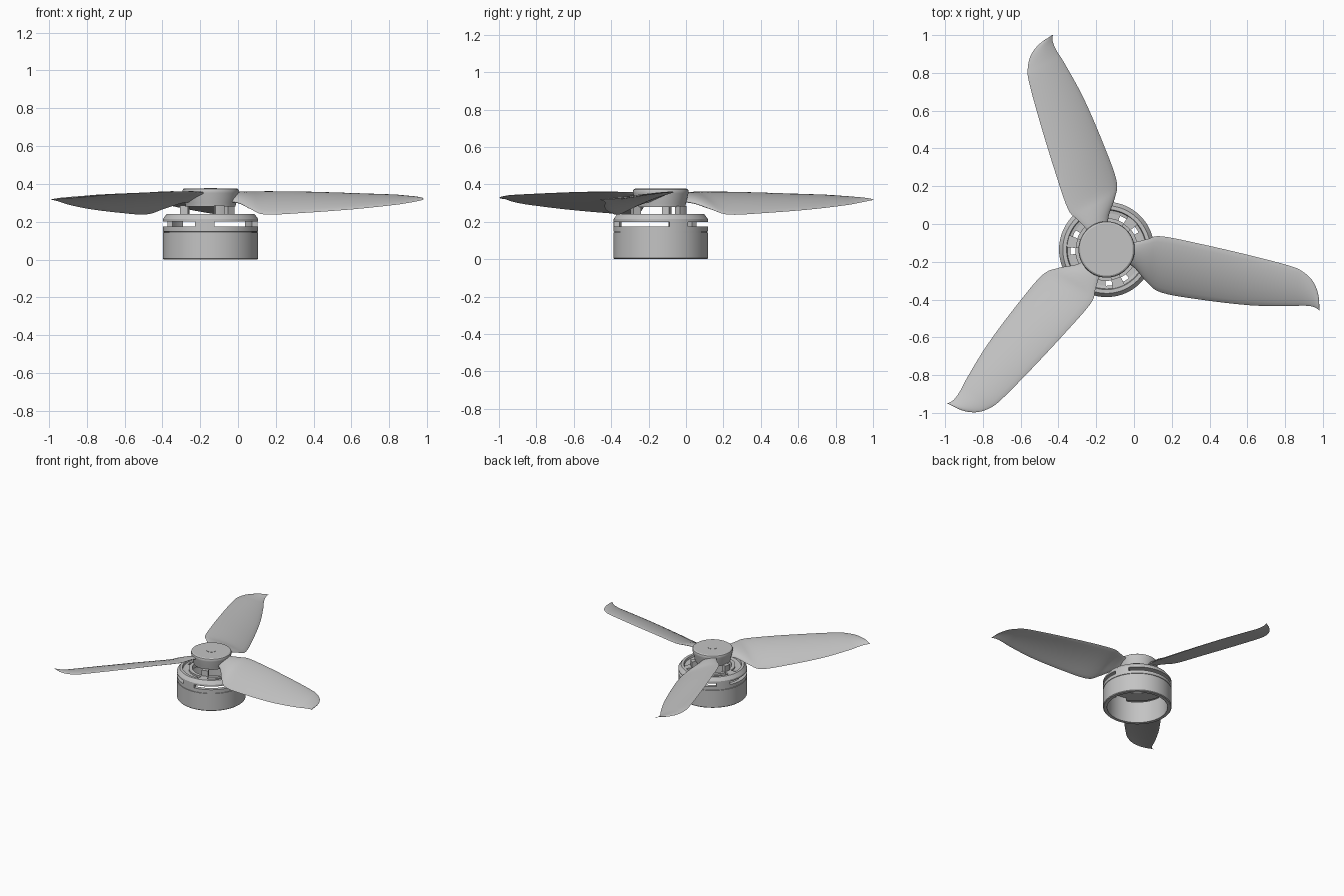
import bpy, bmesh, math
from mathutils import Vector, Matrix

cube = bpy.data.objects.get("Cube")
if cube:
    bpy.data.objects.remove(cube)

CENTRE = Vector((-0.145, -0.135, 0))
GREY = (0.55, 0.55, 0.55, 1)
grey = bpy.data.materials.new("plain_grey")
grey.use_nodes = True
grey.diffuse_color = GREY
grey.node_tree.nodes["Principled BSDF"].inputs["Base Color"].default_value = GREY


def finish(name, bm, angle=30):
    """Turn a bmesh into a smooth-shaded object on the rotor axis."""
    bmesh.ops.recalc_face_normals(bm, faces=bm.faces)
    mesh = bpy.data.meshes.new(name)
    bm.to_mesh(mesh)
    bm.free()
    mesh.materials.append(grey)
    obj = bpy.data.objects.new(name, mesh)
    obj.location = CENTRE
    bpy.context.collection.objects.link(obj)
    bpy.ops.object.select_all(action='DESELECT')
    obj.select_set(True)
    bpy.context.view_layer.objects.active = obj
    bpy.ops.object.shade_smooth_by_angle(angle=math.radians(angle))
    return obj


def sweep(name, profile, start=0, span=360, closed=True):
    """Turn an (r, z) profile about the axis, fully or through an arc."""
    bm = bmesh.new()
    full = span == 360
    steps = max(3, round(span / 3.75))
    rings = []
    for i in range(steps if full else steps + 1):
        a = math.radians(start + span * i / steps)
        rings.append([bm.verts.new((r * math.cos(a), r * math.sin(a), z)) for r, z in profile])
    n = len(profile)
    for i in range(steps):
        p, q = rings[i], rings[(i + 1) % len(rings)]
        for j in range(n if closed else n - 1):
            k = (j + 1) % n
            bm.faces.new((p[j], q[j], q[k], p[k]))
    if not full:
        bm.faces.new(rings[0])
        bm.faces.new(rings[-1])
    elif not closed:
        bm.faces.new([ring[0] for ring in rings])
        bm.faces.new([ring[-1] for ring in rings])
    return finish(name, bm)


def box(r0, r1, z0, z1):
    return [(r0, z0), (r1, z0), (r1, z1), (r0, z1)]


# Motor bell: open can with a fine groove round it
sweep("bell_wall", [(0.222, 0), (0.247, 0), (0.252, 0.005), (0.252, 0.142), (0.248, 0.143),
                    (0.248, 0.147), (0.252, 0.148), (0.252, 0.174), (0.222, 0.174)])

# Bell cap: chamfered ring above the side vents
sweep("bell_cap", [(0.192, 0.2), (0.252, 0.2), (0.252, 0.214), (0.247, 0.222),
                   (0.232, 0.241), (0.212, 0.241), (0.208, 0.225), (0.192, 0.222)])

LEG_ANGLE = 48
for i in range(3):
    turn = 120 * i
    # Side pillars between the vents
    sweep(f"vent_pillar_{i + 1}", box(0.222, 0.252, 0.173, 0.201), 11 + turn, 24)
    # Inner shelf, broken by a notch on each side of the leg
    sweep(f"cap_shelf_{i + 1}", box(0.148, 0.194, 0.2, 0.222), LEG_ANGLE + 20 + turn, 80)
    # Leg and its spoke, carrying the hub
    sweep(f"leg_spoke_{i + 1}", box(0.13, 0.21, 0.2, 0.24), LEG_ANGLE - 9 + turn, 18)
    sweep(f"hub_leg_{i + 1}", box(0.12, 0.163, 0.238, 0.285), LEG_ANGLE - 9 + turn, 18)

# Inner rim under the hub
sweep("inner_rim", box(0.14, 0.166, 0.2, 0.236))

# Hub with softened top edge and a small centre disc
sweep("hub", [(0.132, 0.28), (0.135, 0.30), (0.148, 0.352), (0.149, 0.364),
              (0.146, 0.372), (0.138, 0.377)], closed=False)
sweep("hub_centre", [(0.035, 0.376), (0.035, 0.379)], closed=False)

# Blade stations: distance out, high edge (y, z), low edge (y, z)
STATIONS = [
    (0.09, 0.045, 0.350, -0.06, 0.308),
    (0.15, 0.040, 0.355, -0.10, 0.298),
    (0.215, 0.055, 0.358, -0.175, 0.265),
    (0.29, 0.070, 0.360, -0.228, 0.238),
    (0.495, 0.030, 0.358, -0.265, 0.247),
    (0.755, -0.030, 0.350, -0.295, 0.266),
    (0.965, -0.085, 0.342, -0.300, 0.288),
    (1.035, -0.115, 0.336, -0.297, 0.298),
    (1.09, -0.165, 0.330, -0.302, 0.308),
    (1.12, -0.235, 0.324, -0.317, 0.315),
    (1.127, -0.318, 0.319, -0.325, 0.318),
]


def smooth_rows(rows, steps=5):
    """Catmull-Rom rows between the stations."""
    rows = [Vector(r) for r in rows]
    out = []
    for i in range(len(rows) - 1):
        a, b, c = rows[max(i - 1, 0)], rows[i], rows[i + 1]
        d = rows[min(i + 2, len(rows) - 1)]
        for s in range(steps):
            t = s / steps
            out.append(0.5 * (2 * b + (c - a) * t + (2 * a - 5 * b + 4 * c - d) * t * t
                              + (3 * b - a - 3 * c + d) * t ** 3))
    return out + [rows[-1]]


def blade(name, turn):
    bm = bmesh.new()
    half = 10
    loops = []
    for x, yh, zh, yl, zl in smooth_rows(STATIONS):
        high, low = Vector((x, yh, zh)), Vector((x, yl, zl))
        chord = high - low
        normal = Vector((0, -chord.z, chord.y)).normalized()
        camber = 0.05 * chord.length
        thick = chord.length * (0.03 + 0.25 * max(0, 1 - x / 0.28) ** 2)
        loop = []
        for j in range(2 * half):
            a = math.pi * j / half
            u = 0.5 + 0.5 * math.cos(a)
            lift = camber * math.sin(a) ** 2 + thick * math.sin(a)
            loop.append(bm.verts.new(low + chord * u + normal * lift))
        loops.append(loop)
    for p, q in zip(loops, loops[1:]):
        for j in range(len(p)):
            k = (j + 1) % len(p)
            bm.faces.new((p[j], p[k], q[k], q[j]))
    bm.faces.new(loops[0])
    bm.faces.new(loops[-1])
    bm.transform(Matrix.Rotation(math.radians(turn), 4, 'Z'))
    finish(name, bm, 50)


for i in range(3):
    blade(f"blade_{i + 1}", 120 * i)
